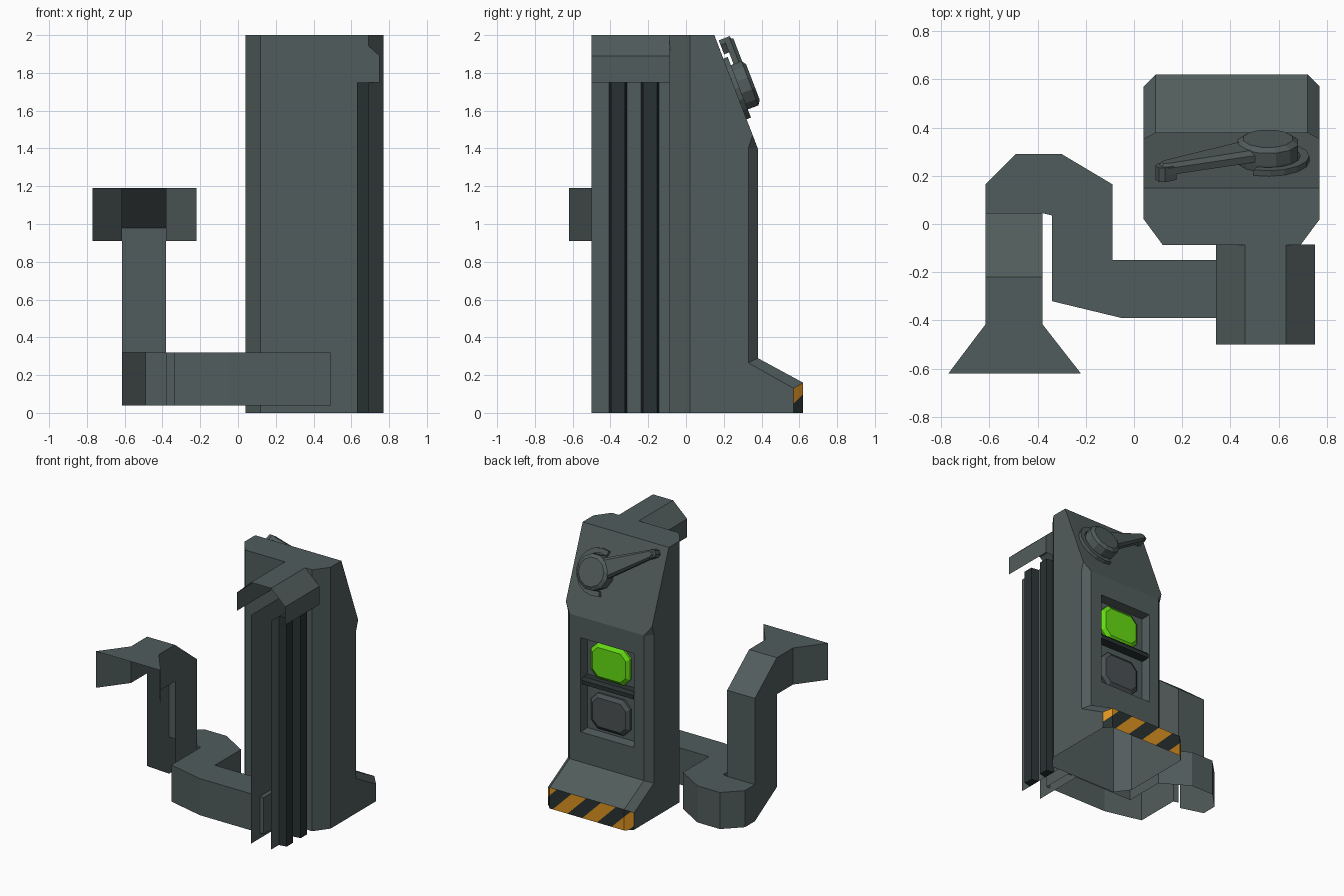
import bpy, bmesh, math
from mathutils import Vector

if "Cube" in bpy.data.objects:
    bpy.data.objects.remove(bpy.data.objects["Cube"])


def material(name, rgb):
    m = bpy.data.materials.new(name)
    m.diffuse_color = (*rgb, 1)
    m.use_nodes = True
    m.node_tree.nodes["Principled BSDF"].inputs["Base Color"].default_value = m.diffuse_color
    return m


STEEL = material("grey_steel", (0.083, 0.108, 0.107))
DARK = material("dark_trim", (0.022, 0.031, 0.032))
ORANGE = material("hazard_orange", (0.72, 0.29, 0.015))
GREEN = material("lit_green", (0.13, 0.72, 0.006))
DULL = material("unlit_grey", (0.070, 0.083, 0.087))


def finish(name, bm, *mats):
    mesh = bpy.data.meshes.new(name)
    bm.to_mesh(mesh)
    bm.free()
    for m in mats:
        mesh.materials.append(m)
    ob = bpy.data.objects.new(name, mesh)
    bpy.context.collection.objects.link(ob)
    return ob


def loft(rings, skip=(), first=True, last=True, closed=True):
    """Skin a stack of equal rings; skip lists side edges left open."""
    bm = bmesh.new()
    vs = [[bm.verts.new(p) for p in r] for r in rings]
    n = len(rings[0])
    for a, b in zip(vs, vs[1:]):
        for i in range(n if closed else n - 1):
            if i not in skip:
                j = (i + 1) % n
                bm.faces.new((a[i], a[j], b[j], b[i]))
    if first:
        bm.faces.new(vs[0][::-1])
    if last:
        bm.faces.new(vs[-1])
    bmesh.ops.remove_doubles(bm, verts=bm.verts, dist=1e-4)
    bmesh.ops.recalc_face_normals(bm, faces=bm.faces)
    return bm


def along_z(pts, a, b):
    return [[(x, y, z) for x, y in pts] for z in (a, b)]


# --- main column, open below, with chamfered corners, sloped head and foot ---
def ring(zs, ys, zb, yb):
    return [(.12, -.088, zs), (.69, -.088, zs), (.77, .02, zs), (.77, ys, zs),
            (.72, yb, zb), (.09, yb, zb), (.04, ys, zs), (.04, .02, zs)]


bm = loft([ring(0, .57, 0, .62), ring(.13, .57, .16, .62), ring(.265, .33, .29, .38),
           ring(1.4, .33, 1.4, .38), ring(1.47, .353, 1.4, .38), ring(2, .15, 2, .15)],
          first=False)
# recessed window in the back
bm.faces.ensure_lookup_table()
back = max((f for f in bm.faces if f.normal.y > .99 and f.calc_center_median().z > .5),
           key=lambda f: f.calc_area())
bmesh.ops.inset_region(bm, faces=[back], thickness=.1)
for v in back.verts:
    v.co.x = .175 if v.co.x < .4 else .625
    v.co.z = .52 if v.co.z < .8 else 1.24
bmesh.ops.inset_region(bm, faces=[back], thickness=.012, depth=-.07)


# hazard stripes cut diagonally into the foot's edge
def foot_edge():
    return [f for f in bm.faces if f.normal.y > .5 and abs(f.normal.z) < .1
            and f.calc_center_median().z < .16 and f.calc_center_median().y > .55]


STRIPE = .125
for k in range(-7, 2):
    fs = foot_edge()
    geom = list({e for f in fs for e in f.edges} | {v for f in fs for v in f.verts}) + fs
    bmesh.ops.bisect_plane(bm, geom=geom, plane_co=(.82 + k * STRIPE, 0, 0), plane_no=(1, 0, 1))
for f in foot_edge():
    c = f.calc_center_median()
    f.material_index = 1 + math.floor((c.x + c.z - .82) / STRIPE) % 2
finish("column_body", bm, STEEL, ORANGE, DARK)

# --- divider bar and two buttons in the window ---
bar = [(.305, .88), (.305, .94), (.355, .935), (.375, .915), (.375, .885)]
finish("window_divider", loft([[(x, y, z) for y, z in bar] for x in (.18, .62)]), DARK)


def octagon(y, w, h, c, zc):
    return [(.41 + sx, y, zc + sz) for sx, sz in
            [(-w, -h + c), (-w, h - c), (-w + c, h), (w - c, h),
             (w, h - c), (w, -h + c), (w - c, -h), (-w + c, -h)]]


for name, zc, mat in (("upper_button", 1.075, GREEN), ("lower_button", .69, DULL)):
    finish(name, loft([octagon(.309, .165, .135, .055, zc), octagon(.325, .165, .135, .055, zc),
                       octagon(.345, .14, .11, .045, zc)]), mat)

# --- hood: open-fronted shell at the top of the front ---
hood = [(.34, 1.75), (.34, 1.89), (.46, 2), (.63, 2), (.75, 1.89), (.75, 1.75)]
finish("front_hood", loft([[(x, y, z) for x, z in hood] for y in (-.5, -.086)],
                          skip=(5,), first=False), STEEL)

# --- spine walls under the hood, with two dark ribs on the right ---
for x in (.46, .63):
    finish("spine_wall", loft(along_z([(x, -.5), (x, -.088)], 0, 1.75),
                              first=False, last=False, closed=False), STEEL)
for y in (-.36, -.19):
    rib = [(.63, y - .047), (.69, y - .037), (.69, y + .037), (.63, y + .047)]
    finish("spine_rib", loft(along_z(rib, 0, 1.75), skip=(3,)), DARK)

# --- lower duct, open below: runs from the spine and makes a U turn ---
duct = [(.49, -.39), (-.05, -.39), (-.34, -.32), (-.34, .035), (-.38, .045), (-.615, .045),
        (-.615, .165), (-.49, .29), (-.30, .29), (-.09, .165), (-.09, -.15), (.49, -.15)]
finish("lower_duct", loft(along_z(duct, .04, .32), skip=(4,), first=False), STEEL)

# --- riser duct, open on its inner side, bending forward into a flared mouth ---
riser = [(.045, .04), (.045, .32), (.045, .98), (-.22, 1.19), (-.415, 1.19),
         (-.415, .91), (-.22, .91), (-.22, .2)]
finish("riser_duct", loft([[(x, y, z) for y, z in riser] for x in (-.615, -.38)],
                          skip=(0, 4, 5, 6, 7)), STEEL)
mouth = [(-.615, -.415), (-.77, -.62), (-.22, -.62), (-.38, -.415)]
finish("flared_mouth", loft(along_z(mouth, .91, 1.19), skip=(1, 3), first=False), STEEL)

# --- lever on the sloped head, laid out in slope coordinates ---
HUB = Vector((.555, .259, 1.715))
U, N = Vector((0, -.358, .934)), Vector((0, .934, .358))
ALONG, SIDE = Vector((-.875, .484)), Vector((.484, .875))


def on_slope(a, b, h):
    return HUB + Vector((a, 0, 0)) + U * b + N * h


def disc(r, h, n=12):
    return [on_slope(r * math.cos(2 * math.pi * (i + .5) / n),
                     r * math.sin(2 * math.pi * (i + .5) / n), h) for i in range(n)]


finish("lever_hub", loft([disc(.125, -.01), disc(.13, .03), disc(.13, .085),
                          disc(.105, .102)]), STEEL)


def bar_ring(l0, w0, l1, w1, h):
    pts = [(l0, -w0), (l1 - .02, -w1), (l1, -w1 * .5), (l1, w1 * .5), (l1 - .02, w1), (l0, w0)]
    return [on_slope(*(ALONG * l + SIDE * w), h) for l, w in pts]


finish("lever_arm", loft([bar_ring(0, .085, .51, .03, .04), bar_ring(0, .085, .51, .03, .07),
                          bar_ring(0, .065, .5, .02, .088)]), STEEL)
finish("lever_tip", loft([bar_ring(.45, .03, .525, .03, .012),
                          bar_ring(.45, .03, .525, .03, .075)]), STEEL)

# curved stop plate round the hub
angles = [math.radians(a) for a in range(-110, 111, 22)]
arc = [(r * math.cos(a), r * math.sin(a)) for r, seq in
       ((.135, angles), (.172, angles[::-1])) for a in seq]
finish("lever_stop_plate", loft([[on_slope(a, b, h) for a, b in arc]
                                 for h in (-.005, .025)]), STEEL)
